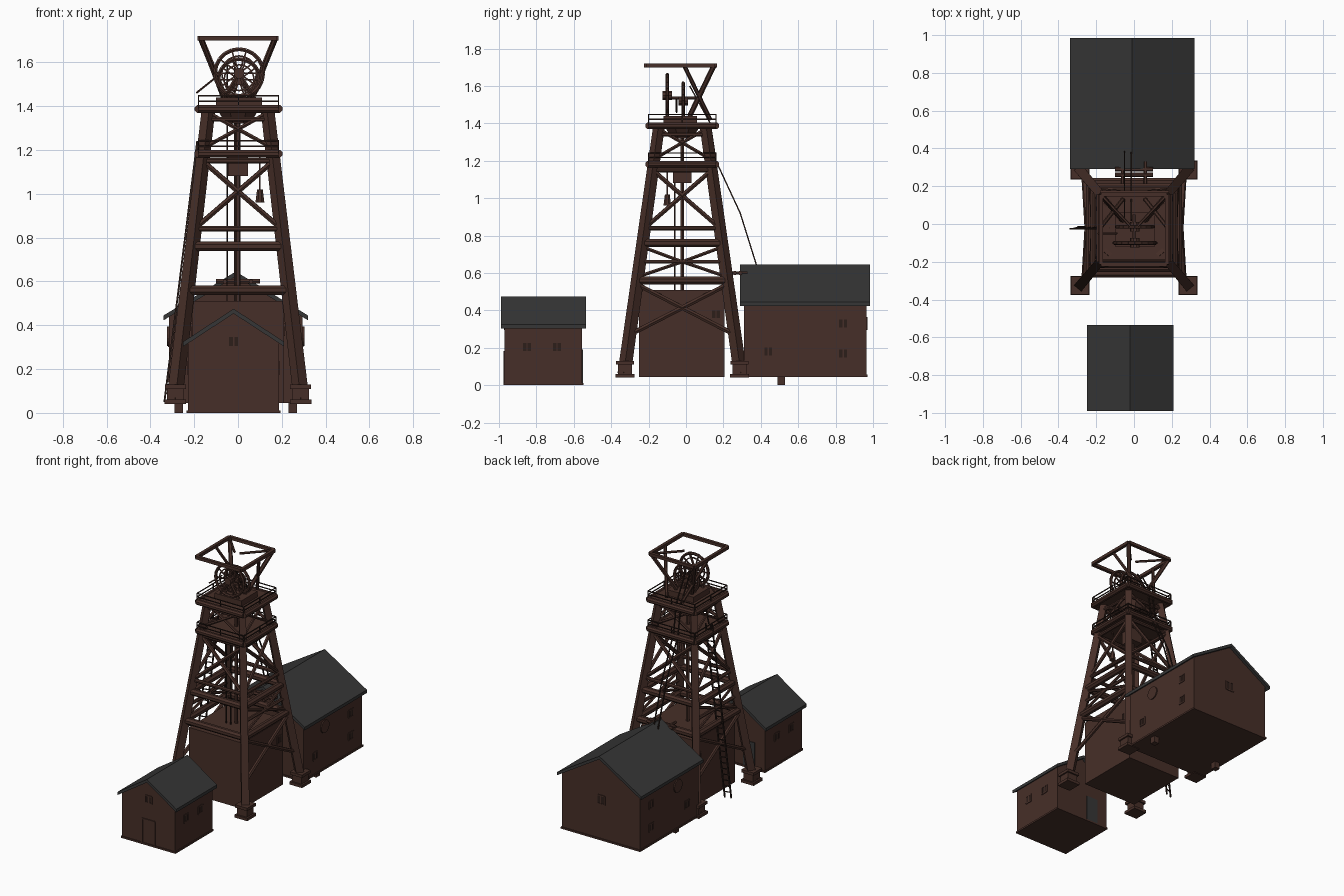
import bpy, bmesh, math
from mathutils import Vector, Matrix

cube = bpy.data.objects.get("Cube")
if cube:
    bpy.data.objects.remove(cube, do_unlink=True)


def material(name, rgb):
    m = bpy.data.materials.new(name)
    m.use_nodes = True
    m.diffuse_color = (*rgb, 1)
    bsdf = m.node_tree.nodes["Principled BSDF"]
    bsdf.inputs["Base Color"].default_value = (*rgb, 1)
    bsdf.inputs["Roughness"].default_value = 0.9
    return m


BROWN = material("rusty brown", (0.062, 0.028, 0.021))
SLATE = material("slate grey", (0.037, 0.037, 0.037))
DARK = material("dark brown", (0.025, 0.013, 0.01))


class Part:
    """Collects simple solids into one named object."""

    def __init__(self, name, mat):
        self.name, self.mat, self.bm = name, mat, bmesh.new()

    def box(self, lo, hi):
        lo, hi = Vector(lo), Vector(hi)
        mtx = Matrix.Translation((lo + hi) / 2) @ Matrix.Diagonal((*(hi - lo), 1))
        bmesh.ops.create_cube(self.bm, size=1, matrix=mtx)

    def rod(self, a, b, r, sides=6, r2=None):
        a, b = Vector(a), Vector(b)
        d = b - a
        turn = d.to_track_quat('Z', 'Y').to_matrix().to_4x4()
        spin = Matrix.Rotation(math.pi / sides, 4, 'Z')
        bmesh.ops.create_cone(self.bm, cap_ends=True, segments=sides, radius1=r,
                              radius2=r2 or r, depth=d.length,
                              matrix=Matrix.Translation((a + b) / 2) @ turn @ spin)

    def loop(self, pts, r, sides=6):
        for a, b in zip(pts, pts[1:] + pts[:1]):
            self.rod(a, b, r, sides)

    def prism(self, profile, y0, y1):
        front = [self.bm.verts.new((x, y0, z)) for x, z in profile]
        back = [self.bm.verts.new((x, y1, z)) for x, z in profile]
        n = len(profile)
        self.bm.faces.new(front)
        self.bm.faces.new(back[::-1])
        for i in range(n):
            j = (i + 1) % n
            self.bm.faces.new((front[j], front[i], back[i], back[j]))

    def done(self):
        bmesh.ops.recalc_face_normals(self.bm, faces=self.bm.faces)
        mesh = bpy.data.meshes.new(self.name)
        self.bm.to_mesh(mesh)
        self.bm.free()
        mesh.materials.append(self.mat)
        ob = bpy.data.objects.new(self.name, mesh)
        bpy.context.collection.objects.link(ob)
        return ob


def house(name, cx, half, y0, y1, base, eave, ridge, over):
    """Gabled walls with an overhanging folded roof."""
    slope = (ridge - eave) / (half + over)
    top = ridge - 0.02
    low = top - slope * half
    w = Part(name + "_walls", BROWN)
    w.prism([(cx - half, base), (cx + half, base), (cx + half, low),
             (cx, top), (cx - half, low)], y0, y1)
    w.box((cx - half - 0.006, y0 - 0.006, base), (cx + half + 0.006, y1 + 0.006, base + 0.012))
    w.done()
    r = Part(name + "_roof", SLATE)
    e = half + over
    r.prism([(cx - e, eave), (cx, ridge), (cx + e, eave), (cx + e, eave - 0.022),
             (cx, ridge - 0.022), (cx - e, eave - 0.022)], y0 - 0.02, y1 + 0.02)
    r.done()


def window(frame, pane, centre, axis, size=0.05):
    """Framed opening; axis 0 faces sideways, axis 1 faces front or back."""
    c = Vector(centre)
    u = Vector((0, 1, 0)) if axis == 0 else Vector((1, 0, 0))
    n = Vector((0.004, 0, 0)) if axis == 0 else Vector((0, 0.004, 0))
    s, up = u * size / 2, Vector((0, 0, size / 2))
    pane.box(c - s - up - n / 2, c + s + up + n / 2)
    frame.loop([c - s - up, c + s - up, c + s + up, c - s + up], 0.006, 4)
    frame.rod(c - up, c + up, 0.005, 4)


# Buildings
house("shed", -0.02, 0.208, -0.97, -0.555, 0.0, 0.325, 0.475, 0.022)
house("engine_house", -0.01, 0.305, 0.31, 0.965, 0.045, 0.445, 0.645, 0.024)
hall = Part("shaft_hall", BROWN)
hall.box((-0.21, -0.25, 0.045), (0.21, 0.205, 0.51))
hall.done()
posts = Part("foundation_posts", BROWN)
for x in (-0.27, 0.25):
    posts.box((x - 0.02, 0.49, 0), (x + 0.02, 0.53, 0.05))
posts.done()

# Windows and doors
frames, panes = Part("window_frames", BROWN), Part("window_panes", DARK)
for y in (-0.85, -0.69):
    for x in (-0.228, 0.188):
        window(frames, panes, (x, y, 0.205), 0)
window(frames, panes, (-0.02, -0.97, 0.325), 1)
for x in (-0.315, 0.295):
    for y, z in ((0.44, 0.18), (0.84, 0.33), (0.84, 0.17)):
        window(frames, panes, (x, y, z), 0)
    frames.rod((x - 0.008, 0.545, 0.35), (x + 0.008, 0.545, 0.35), 0.045, 16)
window(frames, panes, (-0.01, 0.965, 0.33), 1, 0.06)
for x in (-0.21, 0.21):
    window(frames, panes, (x, 0.16, 0.38), 0)
for x in (-0.07, 0.03):
    frames.rod((x, -0.972, 0), (x, -0.972, 0.18), 0.006, 4)
frames.rod((-0.07, -0.972, 0.18), (0.03, -0.972, 0.18), 0.006, 4)
frames.done()
panes.done()
door = Part("shed_back_door", SLATE)
door.box((-0.15, -0.556, 0.01), (-0.06, -0.551, 0.19))
door.done()


# Tower geometry: corner position of a leg at a given height
def corner(sx, sy, z, out=0.0):
    t = (z - 0.1) / 1.28
    return Vector((sx * (0.285 - 0.15 * t + out), -0.02 + sy * (0.305 - 0.18 * t + out), z))


SIGNS = [(-1, -1), (1, -1), (1, 1), (-1, 1)]
SIDES = list(zip(SIGNS, SIGNS[1:] + SIGNS[:1]))

legs, feet = Part("tower_legs", BROWN), Part("tower_feet", BROWN)
for s in SIGNS:
    legs.rod(corner(*s, 0.06), corner(*s, 1.4), 0.036, 4, 0.031)
    c = corner(*s, 0.09)
    for half, z0, z1 in ((0.05, 0.04, 0.06), (0.038, 0.06, 0.11), (0.048, 0.11, 0.13)):
        feet.box((c.x - half, c.y - half, z0), (c.x + half, c.y + half, z1))
legs.done()
feet.done()

# Horizontal beams and cross braces on each side
beams, braces = Part("tower_beams", BROWN), Part("tower_braces", BROWN)
for z, r in ((0.56, 0.024), (0.76, 0.024), (0.84, 0.013), (1.15, 0.014), (1.34, 0.012)):
    beams.loop([corner(*s, z) for s in SIGNS], r, 8)
for a, b in SIDES:
    for z0, z1, r in ((0.84, 1.15, 0.013), (0.27, 0.54, 0.014), (1.21, 1.37, 0.01)):
        if z0 < 0.5 and a[0] != b[0]:
            continue
        braces.rod(corner(*a, z0), corner(*b, z1), r)
        braces.rod(corner(*b, z0), corner(*a, z1), r)
    if a[0] == b[0]:
        mid = (corner(*a, 0.66) + corner(*b, 0.66)) / 2
        braces.rod(corner(*a, 0.66), corner(*b, 0.66), 0.012)
        for s in (a, b):
            braces.rod(corner(*s, 0.58), mid, 0.01)
            braces.rod(mid, corner(*s, 0.74), 0.01)
beams.done()
braces.done()

# Platforms with railings
decks, rails = Part("platforms", BROWN), Part("railings", DARK)
for z in (1.17, 1.375):
    lo, hi = Vector((-0.18, -0.2, z)), Vector((0.185, 0.16, z + 0.025))
    decks.box(lo, hi)
    ring = [Vector((x, y, z + 0.012)) for x, y in
            ((lo.x, lo.y), (hi.x, lo.y), (hi.x, hi.y), (lo.x, hi.y))]
    decks.loop(ring, 0.019, 8)
    for h in (0.035, 0.06):
        rails.loop([p + Vector((0, 0, h)) for p in ring], 0.004, 4)
    for p, q in zip(ring, ring[1:] + ring[:1]):
        for t in (0, 0.5):
            m = p.lerp(q, t)
            rails.rod(m, m + Vector((0, 0, 0.06)), 0.004, 4)
decks.rod((0, -0.02, 1.32), (0, -0.02, 1.38), 0.06, 8, 0.1)
decks.box((-0.1, -0.12, 1.4), (0.11, 0.06, 1.44))
decks.done()
rails.done()

# Winding wheels with spokes and bearing stands
wheels = Part("winding_wheels", BROWN)
for y, radius in ((-0.1, 0.11), (-0.015, 0.095)):
    hub = Vector((0.005, y, 1.55 if y < -0.05 else 1.52))
    ring = [hub + Vector((math.cos(k * math.pi / 10), 0, math.sin(k * math.pi / 10))) * radius
            for k in range(20)]
    wheels.loop(ring, 0.01)
    wheels.loop([hub.lerp(p, 0.72) for p in ring], 0.005, 4)
    for p in ring[::2]:
        wheels.rod(hub, p, 0.005, 4)
    wheels.rod(hub - Vector((0, 0.025, 0)), hub + Vector((0, 0.025, 0)), 0.025, 10)
    for sx in (-1, 1):
        wheels.rod(hub, (0.005 + sx * 0.08, y, 1.42), 0.009)
wheels.rod((0, -0.12, 1.535), (0, 0.05, 1.535), 0.009)
wheels.rod((-0.19, -0.05, 1.46), (-0.09, -0.05, 1.54), 0.005)
wheels.done()

# Crown frame above the wheels
crown = Part("crown_frame", BROWN)
crown.loop([Vector(p) for p in ((-0.175, -0.215, 1.71), (0.175, -0.215, 1.71),
                                (0.175, 0.155, 1.71), (-0.175, 0.155, 1.71))], 0.015, 4)
for sx in (-1, 1):
    crown.rod((sx * 0.17, 0.15, 1.71), (sx * 0.06, 0.02, 1.44), 0.014)
    crown.rod((sx * 0.17, -0.01, 1.71), (sx * 0.06, 0.13, 1.42), 0.011)
    crown.rod((sx * 0.17, 0.15, 1.71), (sx * 0.02, -0.01, 1.71), 0.008)
crown.done()

# Hoist cage, guides, ropes and hanging bucket
hoist = Part("hoist", BROWN)
hoist.box((-0.045, -0.07, 1.08), (0.045, 0.03, 1.17))
hoist.rod((0, -0.02, 0.5), (0, -0.02, 1.33), 0.012)
hoist.rod((0.1, -0.1, 0.96), (0.1, -0.1, 1.02), 0.022, 8, 0.014)
hoist.rod((0.1, -0.1, 1.02), (0.1, -0.1, 1.17), 0.005, 4)
for y in (0.26, 0.29):
    hoist.rod((-0.1, y, 0.6), (0.1, y, 0.6), 0.012)
for x in (-0.06, 0.06):
    hoist.rod((x, 0.2, 0.6), (x, 0.33, 0.6), 0.01)
hoist.done()

ropes = Part("ropes", DARK)
for x in (-0.05, -0.015):
    path = [(x, 0.02, 1.6), (x, 0.13, 1.4), (x, 0.16, 1.2), (x, 0.29, 0.92), (x, 0.39, 0.6)]
    for a, b in zip(path, path[1:]):
        ropes.rod(a, b, 0.005, 4)
    ropes.rod((x, -0.06, 0.5), (x, -0.06, 1.18), 0.004, 4)
ropes.done()

# Ladder leaning on the right side
ladder = Part("ladder", DARK)
bottom, top = Vector((-0.315, -0.02, 0.05)), Vector((-0.165, -0.02, 1.24))
side = Vector((0.021, 0.006, 0))
for s in (-side, side):
    ladder.rod(bottom + s, top + s, 0.006, 4)
for k in range(1, 30):
    p = bottom.lerp(top, k / 30)
    ladder.rod(p - side, p + side, 0.004, 4)
ladder.rod(top, (-0.13, -0.02, 1.4), 0.005, 4)
ladder.done()
